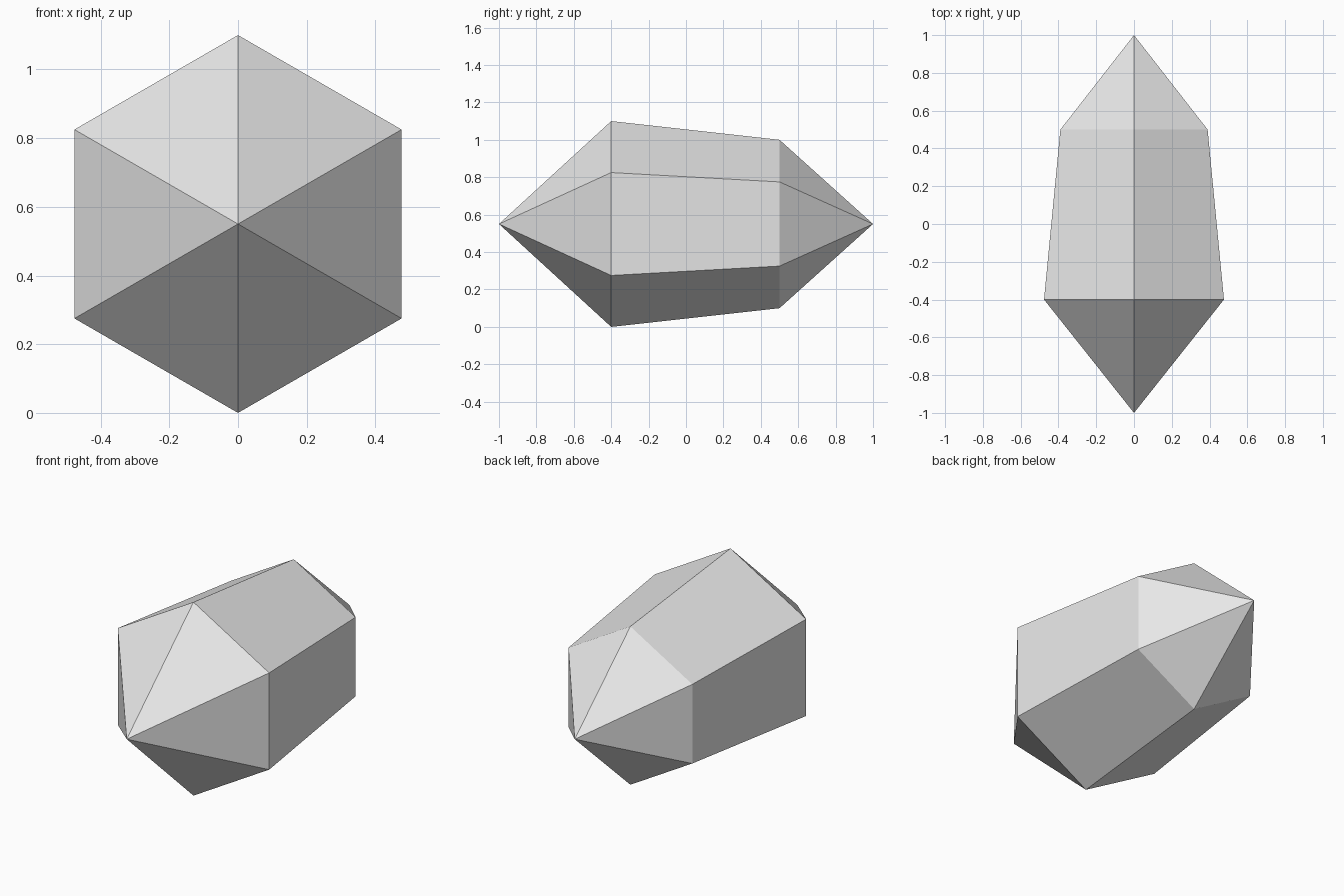
import bpy
import bmesh
from math import sin, cos, pi

cube = bpy.data.objects.get("Cube")
if cube:
    bpy.data.objects.remove(cube, do_unlink=True)

SIDES = 6
CENTRE_Z = 0.55

# Plain grey crystal material
grey = bpy.data.materials.new("light grey")
grey.use_nodes = True
colour = (0.8, 0.8, 0.8, 1)
grey.diffuse_color = colour
for node in grey.node_tree.nodes:
    if node.type == 'BSDF_PRINCIPLED':
        node.inputs["Base Color"].default_value = colour

bm = bmesh.new()


def ring(y, radius):
    """Hexagon across the long axis with a corner pointing up."""
    angles = [2 * pi * i / SIDES for i in range(SIDES)]
    return [bm.verts.new((radius * sin(a), y, CENTRE_Z + radius * cos(a)))
            for a in angles]


# Two rings, tapering to the back, with a point at each end
front_ring = ring(-0.4, 0.55)
back_ring = ring(0.5, 0.45)
front_tip = bm.verts.new((0, -1, CENTRE_Z))
back_tip = bm.verts.new((0, 1, CENTRE_Z))

for i in range(SIDES):
    j = (i + 1) % SIDES
    bm.faces.new((front_tip, front_ring[i], front_ring[j]))
    bm.faces.new((front_ring[i], back_ring[i], back_ring[j], front_ring[j]))
    bm.faces.new((back_tip, back_ring[j], back_ring[i]))
bmesh.ops.recalc_face_normals(bm, faces=bm.faces)

mesh = bpy.data.meshes.new("crystal")
bm.to_mesh(mesh)
bm.free()
mesh.materials.append(grey)
bpy.context.collection.objects.link(bpy.data.objects.new("crystal", mesh))
